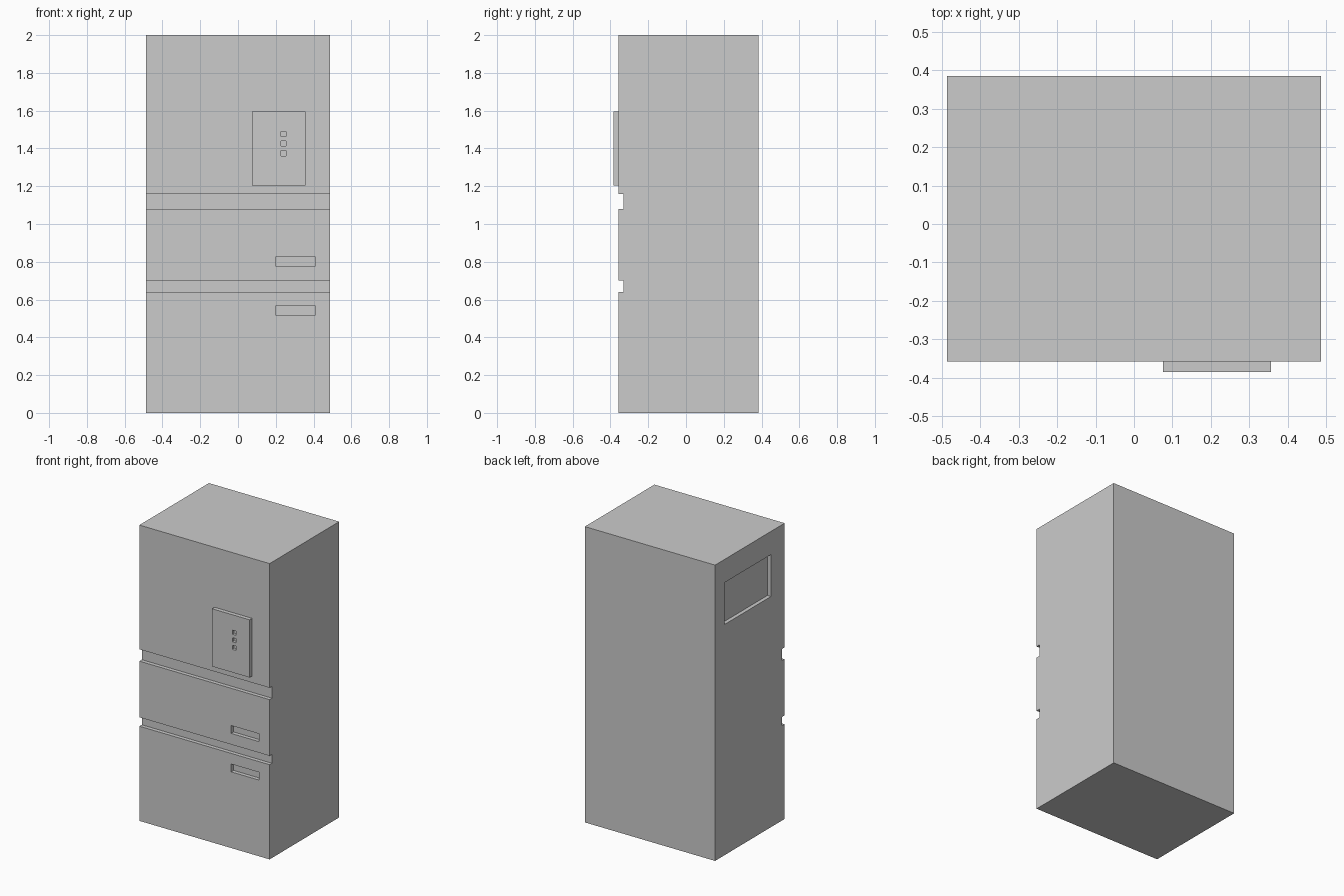
import bpy
import bmesh

if "Cube" in bpy.data.objects:
    bpy.data.objects.remove(bpy.data.objects["Cube"])

W = 0.487                  # half width
FRONT, BACK = -0.358, 0.385
DEPTH = 0.026              # shared depth of grooves and pockets


def box(name, lo, hi):
    """Axis-aligned box between two corners."""
    bm = bmesh.new()
    bmesh.ops.create_cube(bm, size=1)
    for v in bm.verts:
        v.co = [lo[i] if v.co[i] < 0 else hi[i] for i in range(3)]
    mesh = bpy.data.meshes.new(name)
    bm.to_mesh(mesh)
    bm.free()
    obj = bpy.data.objects.new(name, mesh)
    bpy.context.collection.objects.link(obj)
    return obj


def cut(target, name, lo, hi):
    """Sink a rectangular pocket into the target."""
    cutter = box(name, lo, hi)
    cutter.hide_render = True
    cutter.hide_viewport = True
    mod = target.modifiers.new(name, 'BOOLEAN')
    mod.operation = 'DIFFERENCE'
    mod.solver = 'EXACT'
    mod.object = cutter


# Cabinet: side profile with two full-width door grooves, extruded across x
profile = [(BACK, 0), (BACK, 2), (FRONT, 2)]
for top, bottom in ((1.16, 1.08), (0.70, 0.64)):
    profile += [(FRONT, top), (FRONT + DEPTH, top),
                (FRONT + DEPTH, bottom), (FRONT, bottom)]
profile.append((FRONT, 0))

bm = bmesh.new()
face = bm.faces.new([bm.verts.new((-W, y, z)) for y, z in profile])
ext = bmesh.ops.extrude_face_region(bm, geom=[face])
bmesh.ops.translate(bm, vec=(2 * W, 0, 0),
                    verts=[e for e in ext['geom'] if isinstance(e, bmesh.types.BMVert)])
bmesh.ops.recalc_face_normals(bm, faces=bm.faces)
mesh = bpy.data.meshes.new("cabinet")
bm.to_mesh(mesh)
bm.free()
cabinet = bpy.data.objects.new("cabinet", mesh)
bpy.context.collection.objects.link(cabinet)

# Drawer grip pockets
for name, z in (("upper_grip_cutter", 0.775), ("lower_grip_cutter", 0.515)):
    cut(cabinet, name, (0.20, FRONT - 0.1, z), (0.407, FRONT + DEPTH, z + 0.053))

# Recessed window on the left side
cut(cabinet, "side_recess_cutter", (-W - 0.1, -0.212, 1.56), (-W + DEPTH, 0.283, 1.843))

# Raised control panel with three small button pockets
panel = box("control_panel", (0.075, -0.385, 1.205), (0.357, FRONT, 1.595))
for i in range(3):
    z = 1.463 - 0.051 * i
    cut(panel, f"button_cutter_{i + 1}", (0.227, -0.5, z), (0.253, -0.365, z + 0.028))
